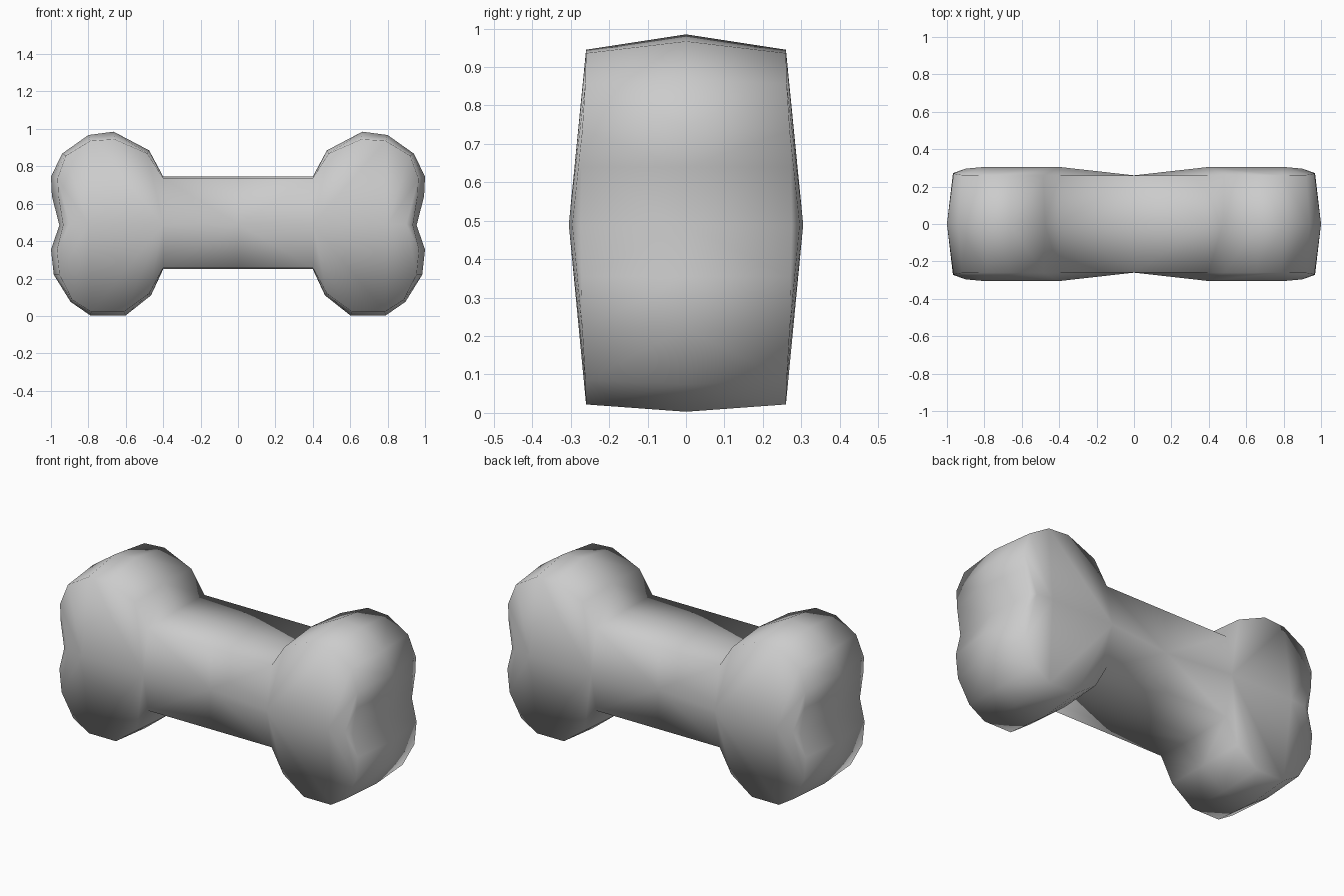
import bpy, bmesh

if "Cube" in bpy.data.objects:
    bpy.data.objects.remove(bpy.data.objects["Cube"])

# Upper and lower outlines of one bone end (x, z): widest loop at y = 0, and slightly inset rim
upper_mid = [(0, .745), (.40, .745), (.475, .885), (.665, .985), (.80, .967), (.94, .868), (1, .745), (.995, .64)]
lower_mid = [(0, .25), (.40, .25), (.465, .11), (.60, .003), (.79, .003), (.895, .075), (.985, .22), (1, .355)]
upper_rim = [(0, .737), (.40, .737), (.485, .868), (.66, .945), (.79, .936), (.92, .857), (.965, .735), (.96, .64)]
lower_rim = [(0, .257), (.40, .257), (.475, .12), (.61, .022), (.785, .022), (.885, .085), (.955, .22), (.968, .355)]
rim_y = [.26, .26, .26, .26, .26, .262, .27, .272]

bm = bmesh.new()


def vert(x, y, z):
    return bm.verts.new((x, -y, z))


# Centre line of the broad face, dipping towards the middle of the shaft
c0, c1, c2, c3 = [vert(x, y, .49) for x, y in ((0, .26), (.40, .305), (.80, .305), (.90, .296))]
end_rim = vert(.935, .275, .485)
end_mid = vert(.955, 0, .485)


def half(rim_pts, mid_pts):
    rim = [vert(x, y, z) for (x, z), y in zip(rim_pts, rim_y)]
    mid = [vert(x, 0, z) for x, z in mid_pts]
    # Broad face
    for f in ((c0, c1, rim[1], rim[0]), (c1, rim[2], rim[1]), (c1, rim[3], rim[2]),
              (c1, c2, rim[4], rim[3]), (c2, rim[5], rim[4]), (c2, c3, rim[6], rim[5]),
              (c3, rim[7], rim[6]), (c3, end_rim, rim[7])):
        bm.faces.new(f)
    # Narrow side wall
    rim.append(end_rim)
    mid.append(end_mid)
    for i in range(len(rim) - 1):
        bm.faces.new((rim[i], rim[i + 1], mid[i + 1], mid[i]))


half(upper_rim, upper_mid)
half(lower_rim, lower_mid)

# Mirror the quarter to all four sides
for axis in ('X', 'Y'):
    bmesh.ops.mirror(bm, geom=bm.verts[:] + bm.edges[:] + bm.faces[:], axis=axis, merge_dist=.0005)
bmesh.ops.remove_doubles(bm, verts=bm.verts[:], dist=.0005)
bmesh.ops.recalc_face_normals(bm, faces=bm.faces[:])
for f in bm.faces:
    f.smooth = True

mesh = bpy.data.meshes.new("bone")
bm.to_mesh(mesh)
bm.free()
bone = bpy.data.objects.new("bone", mesh)
bpy.context.collection.objects.link(bone)
